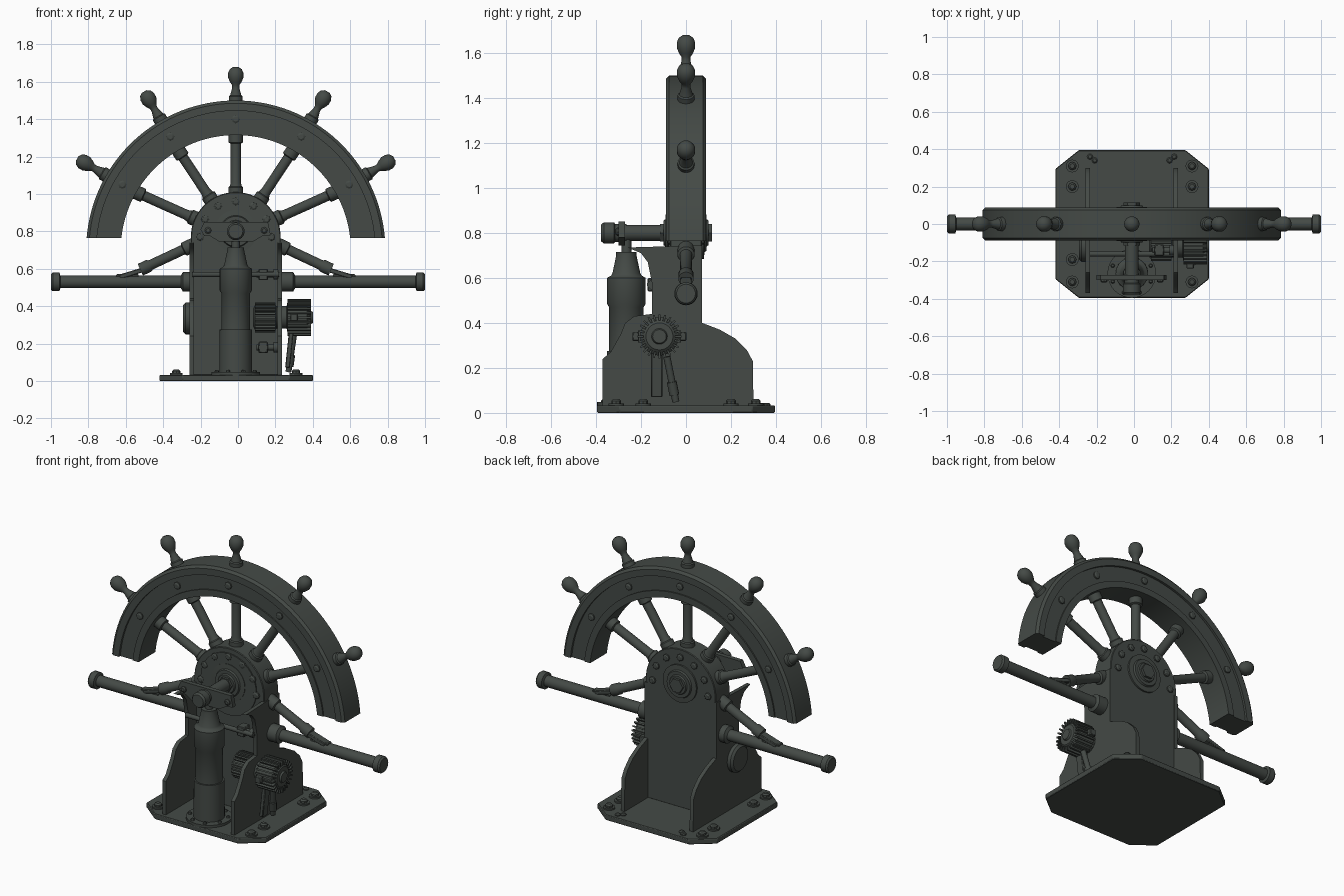
import bpy, bmesh, math
from mathutils import Vector, Matrix

cube = bpy.data.objects.get("Cube")
if cube:
    bpy.data.objects.remove(cube, do_unlink=True)

COLOR = (0.058, 0.068, 0.061, 1)
iron = bpy.data.materials.new("dark_iron")
iron.use_nodes = True
iron.diffuse_color = COLOR
bsdf = iron.node_tree.nodes["Principled BSDF"]
bsdf.inputs["Base Color"].default_value = COLOR
bsdf.inputs["Roughness"].default_value = 0.6


def finish(name, bm, bevel=0):
    bmesh.ops.recalc_face_normals(bm, faces=bm.faces)
    mesh = bpy.data.meshes.new(name)
    bm.to_mesh(mesh)
    bm.free()
    mesh.polygons.foreach_set("use_smooth", [True] * len(mesh.polygons))
    mesh.set_sharp_from_angle(angle=math.radians(35))
    mesh.materials.append(iron)
    ob = bpy.data.objects.new(name, mesh)
    bpy.context.collection.objects.link(ob)
    if bevel:
        mod = ob.modifiers.new("edge_bevel", "BEVEL")
        mod.width, mod.segments, mod.limit_method = bevel, 1, "ANGLE"
    return ob


def lathe(name, start, direction, profile, seg=24):
    """Turn (distance, radius) pairs around a line from start along direction."""
    bm = bmesh.new()
    rot = Vector(direction).to_track_quat("Z", "Y")
    rings = []
    for d, r in profile:
        rings.append([bm.verts.new(Vector(start) + rot @ Vector(
            (r * math.cos(math.tau * i / seg), r * math.sin(math.tau * i / seg), d)))
            for i in range(seg)])
    for a, b in zip(rings, rings[1:]):
        for i in range(seg):
            j = (i + 1) % seg
            bm.faces.new((a[i], a[j], b[j], b[i]))
    bm.faces.new(rings[0])
    bm.faces.new(rings[-1])
    return finish(name, bm)


def rod(name, a, b, r, seg=20):
    v = Vector(b) - Vector(a)
    return lathe(name, a, v, [(0, r), (v.length, r)], seg)


def bolt(name, pos, direction, r=0.02, h=0.015):
    return lathe(name, pos, direction, [(0, r), (h * 0.6, r), (h, r * 0.6)], 8)


def box(name, center, size, rot=None, bevel=0.004):
    bm = bmesh.new()
    bmesh.ops.create_cube(bm, size=1)
    m = Matrix.Translation(center) @ (rot or Matrix()) @ Matrix.Diagonal((*size, 1))
    bmesh.ops.transform(bm, matrix=m, verts=bm.verts)
    return finish(name, bm, bevel)


def prism(name, points, axis, lo, hi, bevel=0):
    """Extrude a 2D outline along one axis (0, 1 or 2)."""
    bm = bmesh.new()
    ends = []
    for d in (lo, hi):
        ring = []
        for p, q in points:
            co = [p, q]
            co.insert(axis, d)
            ring.append(bm.verts.new(co))
        ends.append(ring)
        bm.faces.new(ring)
    for i in range(len(points)):
        j = (i + 1) % len(points)
        bm.faces.new((ends[0][i], ends[0][j], ends[1][j], ends[1][i]))
    return finish(name, bm, bevel)


CX, WZ, HZ = -0.012, 0.70, 0.77   # wheel axis, wheel centre height, arch centre height
SIDES = (("right", -1), ("left", 1))

# base plate with cut corners and bolts
plate = []
for sx, sy in ((1, 1), (-1, 1), (-1, -1), (1, -1)):
    corner = [(-0.01 + sx * 0.41, sy * 0.295), (-0.01 + sx * 0.285, sy * 0.395)]
    plate += corner if sx * sy > 0 else corner[::-1]
prism("base_plate", plate, 2, 0, 0.033, 0.004)
for side, s in SIDES:
    for y in (0.31, 0.2, -0.19, -0.31):
        lathe("base_washer", (-0.01 + s * 0.32, y, 0.03), (0, 0, 1), [(0, 0.034), (0.012, 0.034)])
        bolt("base_bolt", (-0.01 + s * 0.32, y, 0.04), (0, 0, 1), 0.022, 0.022)
    for x, y in ((0.225, 0.36), (0.2, 0.34)):
        bolt("small_base_bolt", (-0.01 + s * x, y, 0.03), (0, 0, 1), 0.016)

# arched column
arch = [(CX - 0.24, 0.03)]
arch += [(CX - 0.24 * math.cos(math.pi * i / 32), HZ + 0.24 * math.sin(math.pi * i / 32))
         for i in range(33)]
arch.append((CX + 0.24, 0.03))
prism("column", arch, 1, -0.07, 0.07, 0.004)

# flared side plates
flare = [(-0.37, 0.03), (-0.37, 0.24), (-0.335, 0.27), (-0.29, 0.35), (-0.27, 0.4),
         (-0.23, 0.43), (-0.15, 0.44), (-0.15, 0.57), (-0.17, 0.67), (-0.2, 0.71), (-0.26, 0.735),
         (0.072, 0.745), (0.072, 0.4), (0.15, 0.37), (0.22, 0.33), (0.27, 0.28), (0.297, 0.23),
         (0.3, 0.03)]
for side, s in SIDES:
    x = CX + s * 0.235
    prism(side + "_side_plate", flare, 0, x - 0.012, x + 0.012)

# hub on both faces, with a ring of bolts
for y, d in ((-0.07, -1), (0.07, 1)):
    lathe("hub_disc", (CX, y, 0.8), (0, d, 0),
          [(0, 0.115), (0.01, 0.115), (0.012, 0.085), (0.022, 0.08), (0.022, 0.06), (0.03, 0.055)], 32)
    lathe("hub_nut", (CX, y, 0.8), (0, d, 0), [(0, 0.045), (0.045, 0.045)], 6)
    for i in range(7):
        a = math.radians(i * 30)
        bolt("arch_bolt", (CX + 0.19 * math.cos(a), y, HZ + 0.19 * math.sin(a)), (0, d, 0), 0.021)
lathe("lower_hub_ring", (CX, -0.065, 0.79), (0, -1, 0), [(0, 0.19), (0.012, 0.19)], 40)

# rim segment with raised lips
section = [(0.615, -0.082), (0.655, -0.082), (0.655, -0.074), (0.745, -0.074), (0.745, -0.088),
           (0.785, -0.088), (0.8, -0.075)]
section += [(r, -y) for r, y in reversed(section)]
bm = bmesh.new()
rings = []
STEPS = 64
for i in range(STEPS + 1):
    ring = []
    for r, y in section:
        a0 = math.asin(0.065 / r)
        a = a0 + (math.pi - 2 * a0) * i / STEPS
        ring.append(bm.verts.new((CX + r * math.cos(a), y, WZ + r * math.sin(a))))
    rings.append(ring)
for a, b in zip(rings, rings[1:]):
    for k in range(len(section)):
        m = (k + 1) % len(section)
        bm.faces.new((a[k], a[m], b[m], b[k]))
bm.faces.new(rings[0])
bm.faces.new(rings[-1])
finish("wheel_rim", bm)

# spokes, grips and rim bolts
grip = [(0, 0.037), (0.025, 0.037), (0.03, 0.03), (0.07, 0.019), (0.085, 0.02), (0.1, 0.03),
        (0.125, 0.041), (0.15, 0.041), (0.17, 0.032), (0.182, 0.014)]
for i in range(5):
    a = math.radians(30 + 30 * i)
    out = Vector((math.cos(a), 0, math.sin(a)))
    center = Vector((CX, 0, WZ))
    lathe("grip", center + out * 0.797, out, grip)
    foot, tip = Vector((CX, 0, HZ)), center + out * 0.63
    line = tip - foot
    n = line.length
    lathe("spoke", foot, line, [(0.1, 0.04), (0.265, 0.04), (0.27, 0.033), (0.29, 0.027),
          (n - 0.06, 0.027), (n - 0.055, 0.038), (n, 0.038)])
    for d in (-1, 1):
        bolt("rim_bolt", center + out * 0.7 + Vector((0, d * 0.073, 0)), (0, d, 0), 0.022)

# side pipes and their struts
for side, s in SIDES:
    lathe(side + "_pipe", (s * 0.22, 0, 0.53), (s, 0, 0),
          [(0, 0.052), (0.075, 0.052), (0.085, 0.034), (0.73, 0.034), (0.735, 0.05), (0.77, 0.05),
           (0.78, 0.042)])
    a, b = Vector((CX + s * 0.2, 0, 0.74)), Vector((CX + s * 0.51, 0, 0.595))
    n = (b - a).length
    lathe(side + "_strut", a, b - a, [(0, 0.038), (0.085, 0.038), (0.09, 0.027), (n - 0.06, 0.027),
          (n - 0.05, 0.034), (n, 0.034)])
    tilt = Matrix.Rotation(s * math.radians(17), 4, "Y")
    box(side + "_strut_clevis", (CX + s * 0.56, 0, 0.575), (0.13, 0.05, 0.025), tilt)
    box(side + "_strut_foot", (CX + s * 0.58, 0, 0.563), (0.12, 0.04, 0.016))

# shaft, crosshead and cross plate
rod("main_shaft", (CX, -0.28, 0.8), (CX, 0.1, 0.8), 0.036)
lathe("shaft_end", (CX, -0.265, 0.8), (0, -1, 0), [(0, 0.04), (0.05, 0.04), (0.055, 0.047),
      (0.1, 0.047), (0.112, 0.038)])
cross = [(-0.2, 0.81), (-0.18, 0.85), (0.16, 0.85), (0.175, 0.78), (0.13, 0.775), (0.08, 0.745),
         (-0.1, 0.745), (-0.15, 0.775), (-0.18, 0.775)]
prism("cross_plate", cross, 1, -0.3, -0.272)
for x in (-0.16, 0.14):
    bolt("cross_plate_bolt", (x, -0.298, 0.805), (0, -1, 0), 0.018)
rod("tie_rod", (CX - 0.23, -0.16, 0.57), (CX + 0.23, -0.16, 0.57), 0.014)

# upright cylinder
lathe("upright_cylinder", (CX, -0.265, 0.03), (0, 0, 1),
      [(0, 0.13), (0.018, 0.13), (0.018, 0.088), (0.245, 0.086), (0.245, 0.077), (0.44, 0.077),
       (0.455, 0.086), (0.57, 0.086), (0.58, 0.068), (0.59, 0.062), (0.67, 0.045), (0.685, 0.045),
       (0.685, 0.022), (0.74, 0.022)], 32)
for i in range(8):
    a = math.tau * (i + 0.5) / 8
    bolt("flange_bolt", (CX + 0.11 * math.cos(a), -0.265 + 0.11 * math.sin(a), 0.045), (0, 0, 1), 0.011)

# ribbed motor on the left, with inner gear and plain cover opposite
MY, MZ = -0.118, 0.34
lathe("motor", (0.2, MY, MZ), (1, 0, 0), [(0, 0.06), (0.06, 0.06), (0.065, 0.085), (0.17, 0.085),
      (0.19, 0.06), (0.19, 0.035), (0.2, 0.03)], 32)
lathe("inner_gear", (0.08, MY, MZ), (1, 0, 0), [(0, 0.045), (0.01, 0.066), (0.12, 0.066), (0.15, 0.04)])
for i in range(24):
    a = math.tau * i / 24
    spin = Matrix.Rotation(-a, 4, "X")
    for name, x, r, length in (("motor_rib", 0.327, 0.084, 0.125), ("gear_rib", 0.145, 0.067, 0.11)):
        box(name, (x, MY + r * math.cos(a), MZ - r * math.sin(a)), (length, 0.028, 0.009), spin, 0)
for dy in (-0.105, 0.105):
    box("motor_lug", (0.3, MY + dy, MZ), (0.04, 0.03, 0.04))
lathe("right_cover", (-0.235, MY, 0.335), (-1, 0, 0), [(0, 0.085), (0.045, 0.085), (0.058, 0.072)], 32)

# motor stand
lean = Matrix.Rotation(math.radians(6), 4, "Y")
box("stand_bracket", (0.275, -0.13, 0.17), (0.025, 0.05, 0.2), lean)
rod("stand_rod", (0.3, -0.085, 0.25), (0.27, -0.045, 0.05), 0.016, 12)
lathe("stand_clamp", (0.275, -0.052, 0.08), (0.03, -0.04, 0.2), [(0, 0.022), (0.06, 0.022)], 12)

# small fittings inside the left plate
for z in (0.18, 0.57):
    rod("inner_fitting", (0.1, -0.14, z), (0.22, -0.14, z), 0.016, 12)
    box("inner_fitting_block", (0.135, -0.14, z), (0.05, 0.06, 0.06))
    rod("inner_fitting_collar", (0.19, -0.14, z), (0.215, -0.14, z), 0.028, 12)
